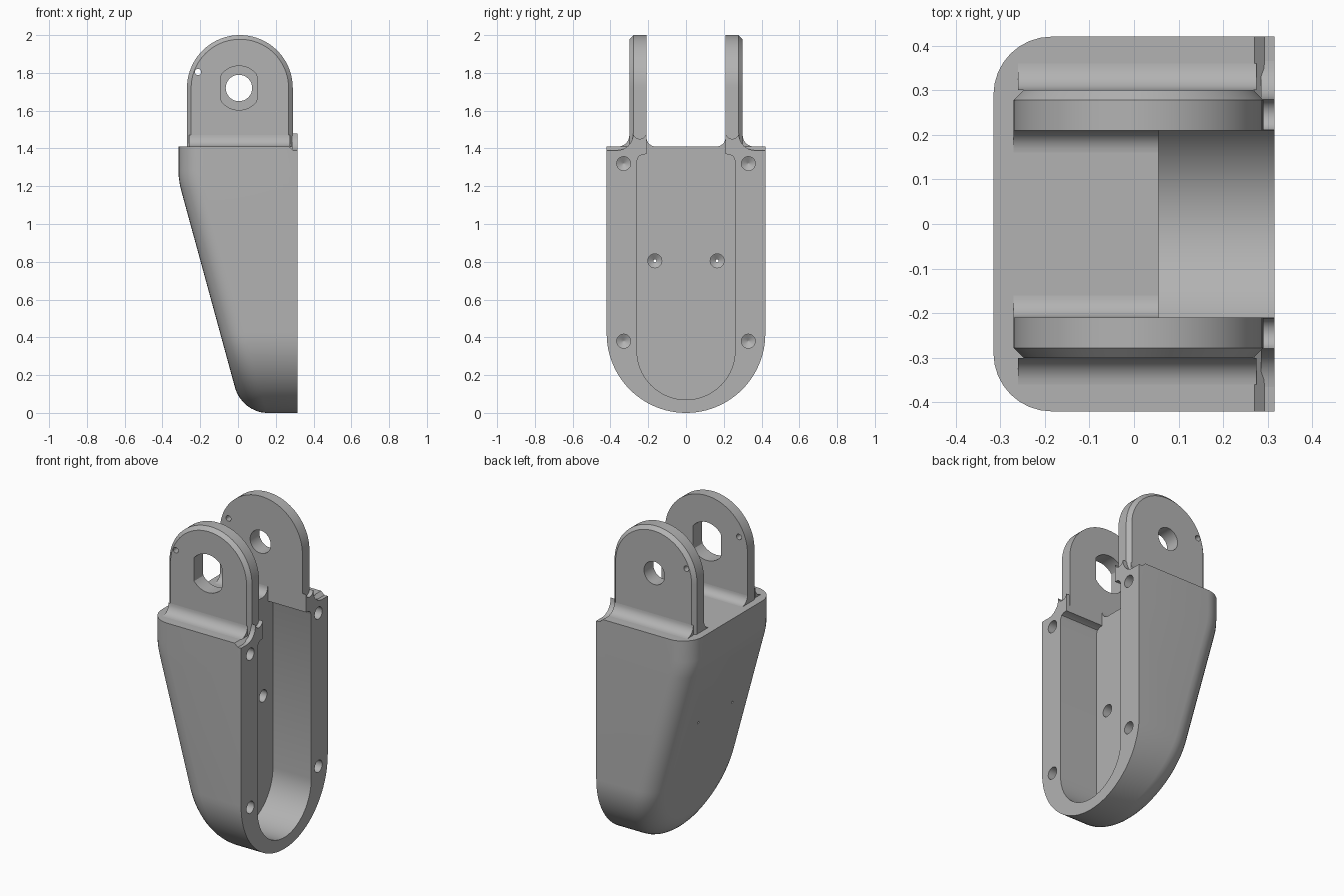
import bpy, bmesh
from math import sin, cos, pi, radians

if "Cube" in bpy.data.objects:
    bpy.data.objects.remove(bpy.data.objects["Cube"])

grey = bpy.data.materials.new("plain grey")
grey.use_nodes = True
grey.diffuse_color = (0.45, 0.45, 0.45, 1)
grey.node_tree.nodes["Principled BSDF"].inputs["Base Color"].default_value = grey.diffuse_color

HALF, TOP, FRONT, BACK = 0.42, 1.41, 0.315, -0.315
EAR_X, EAR_Z, EAR_R = 0.01, 1.72, 0.28


def loft(name, rings, strip_cap=False):
    """Skin closed rings; strip_cap fills the last ring with quads side to side."""
    bm = bmesh.new()
    loops = [[bm.verts.new(p) for p in ring] for ring in rings]
    n = len(loops[0])
    for a, b in zip(loops, loops[1:]):
        for i in range(n):
            j = (i + 1) % n
            bm.faces.new((a[i], a[j], b[j], b[i]))
    bm.faces.new(loops[0])
    last = loops[-1]
    if strip_cap:
        for i in range(n // 2 - 1):
            bm.faces.new((last[i], last[i + 1], last[n - 2 - i], last[n - 1 - i]))
    else:
        bm.faces.new(last)
    bmesh.ops.recalc_face_normals(bm, faces=bm.faces)
    mesh = bpy.data.meshes.new(name)
    bm.to_mesh(mesh)
    bm.free()
    mesh.materials.append(grey)
    obj = bpy.data.objects.new(name, mesh)
    bpy.context.collection.objects.link(obj)
    return obj


def along_x(name, pts, a, b):
    return loft(name, [[(x, y, z) for y, z in pts] for x in (a, b)])


def along_y(name, pts, a, b):
    return loft(name, [[(x, y, z) for x, z in pts] for y in (a, b)])


def arc(cx, cy, r, start, end, n):
    angles = [radians(start + (end - start) * i / n) for i in range(n + 1)]
    return [(cx + r * cos(t), cy + r * sin(t)) for t in angles]


def circle(cx, cy, r, n=32):
    return arc(cx, cy, r, 0, 360, n)[:-1]


def cut(obj, cutters):
    for c in cutters:
        mod = obj.modifiers.new("cut", "BOOLEAN")
        mod.object, mod.operation, mod.solver = c, "DIFFERENCE", "EXACT"
        bpy.context.view_layer.objects.active = obj
        bpy.ops.object.modifier_apply(modifier=mod.name)
        bpy.data.objects.remove(c)


def smooth(obj):
    bpy.ops.object.select_all(action="DESELECT")
    obj.select_set(True)
    bpy.context.view_layer.objects.active = obj
    bpy.ops.object.shade_smooth_by_angle(angle=radians(28))


# Body: stadium outline lofted back with a rounded rim onto the sloping rear
def rear(z):
    if z > 1.28:
        return BACK
    if z > 1.18:
        return BACK + 0.273 * (1.28 - z) ** 2 / 0.2
    return BACK + 0.273 * (1.23 - z)


def body_ring(inset, lift=None):
    half = HALF - inset
    side = [(half, z) for z in (TOP, 1.28, 1.25, 1.21, 1.18)]
    pts = side + arc(0, HALF, half, 0, -180, 48) + [(-y, z) for y, z in reversed(side)]
    return [(FRONT if lift is None else rear(z) + lift, y, z) for y, z in pts]


rim = 0.13
rings = [body_ring(0)]
for k in range(9):
    t = k / 8 * pi / 2
    rings.append(body_ring(rim * (1 - cos(t)), rim * (1 - sin(t))))
body = loft("body_shell", rings, strip_cap=True)

# Open cavity, narrowing between the ears
shoulder = [(0.21, 1.6), (0.21, 1.37), (0.23, 1.368), (0.25, 1.358), (0.26, 1.335)]
pocket = shoulder + arc(0, 0.33, 0.26, 0, -180, 40) + [(-y, z) for y, z in reversed(shoulder)]
cutters = [along_x("cavity_cutter", pocket, 0.055, 0.6)]


# Screw holes with conical ends; the floor pair has a pinhole right through
def drill(y, z, stations):
    return loft("drill_cutter", [[(x, a, b) for a, b in circle(y, z, r, 20)] for x, r in stations])


for s in (-1, 1):
    for z in (0.38, 1.32):
        cutters.append(drill(s * 0.33, z, [(0.4, 0.037), (0.22, 0.037), (0.2, 0.002)]))
    cutters.append(drill(s * 0.165, 0.805,
                         [(0.1, 0.037), (-0.02, 0.037), (-0.04, 0.008), (-0.4, 0.008)]))
    # Sloped step in the top front corner
    step = [(0.27, TOP), (0.293, 1.39), (0.4, 1.39), (0.4, 1.5), (0.27, 1.5)]
    cutters.append(along_y("step_cutter", step, s * 0.28, s * 0.5))
cut(body, cutters)
smooth(body)


# Ears: arched plates with a chamfered outer rim
def ear_ring(y, inset):
    r = EAR_R - inset
    pts = [(EAR_X + r, TOP)] + arc(EAR_X, EAR_Z, r, 0, 180, 40) + [(EAR_X - r, TOP)]
    return [(x, y, z) for x, z in pts]


for s, side in ((-1, "front"), (1, "rear")):
    ear = loft(side + "_ear", [ear_ring(s * 0.21, 0), ear_ring(s * 0.278, 0), ear_ring(s * 0.3, 0.022)])
    if s < 0:
        bore = [(max(-0.09, min(0.1, x)), z) for x, z in circle(0.005, EAR_Z, 0.117, 48)]
    else:
        bore = circle(0.005, EAR_Z, 0.07)
    cut(ear, [along_y("bore_cutter", bore, s * 0.1, s * 0.5),
              along_y("pin_cutter", circle(-0.212, 1.805, 0.017, 16), s * 0.1, s * 0.5)])
    smooth(ear)

    # Concave fillets where each ear meets the body
    outer = [(0.3, TOP)] + arc(0.36, TOP + 0.06, 0.06, 180, 270, 8)
    inner = [(0.21, TOP)] + arc(0.16, TOP + 0.05, 0.05, 0, -90, 8)
    for label, pts, a, b in (("outer", outer, -0.26, 0.275), ("inner", inner, -0.27, 0.055)):
        smooth(along_x(f"{side}_ear_{label}_fillet", [(s * y, z) for y, z in pts], a, b))

    # Small grooved lug at the open edge
    lug = ([(0.21, TOP)] + arc(0.245, 1.485, 0.035, 190, 350, 8)
           + arc(0.365, 1.475, 0.085, 180, 270, 8) + [(0.28, 1.39), (0.28, TOP)])
    smooth(along_x(side + "_edge_lug", [(s * y, z) for y, z in lug], 0.285, FRONT))
